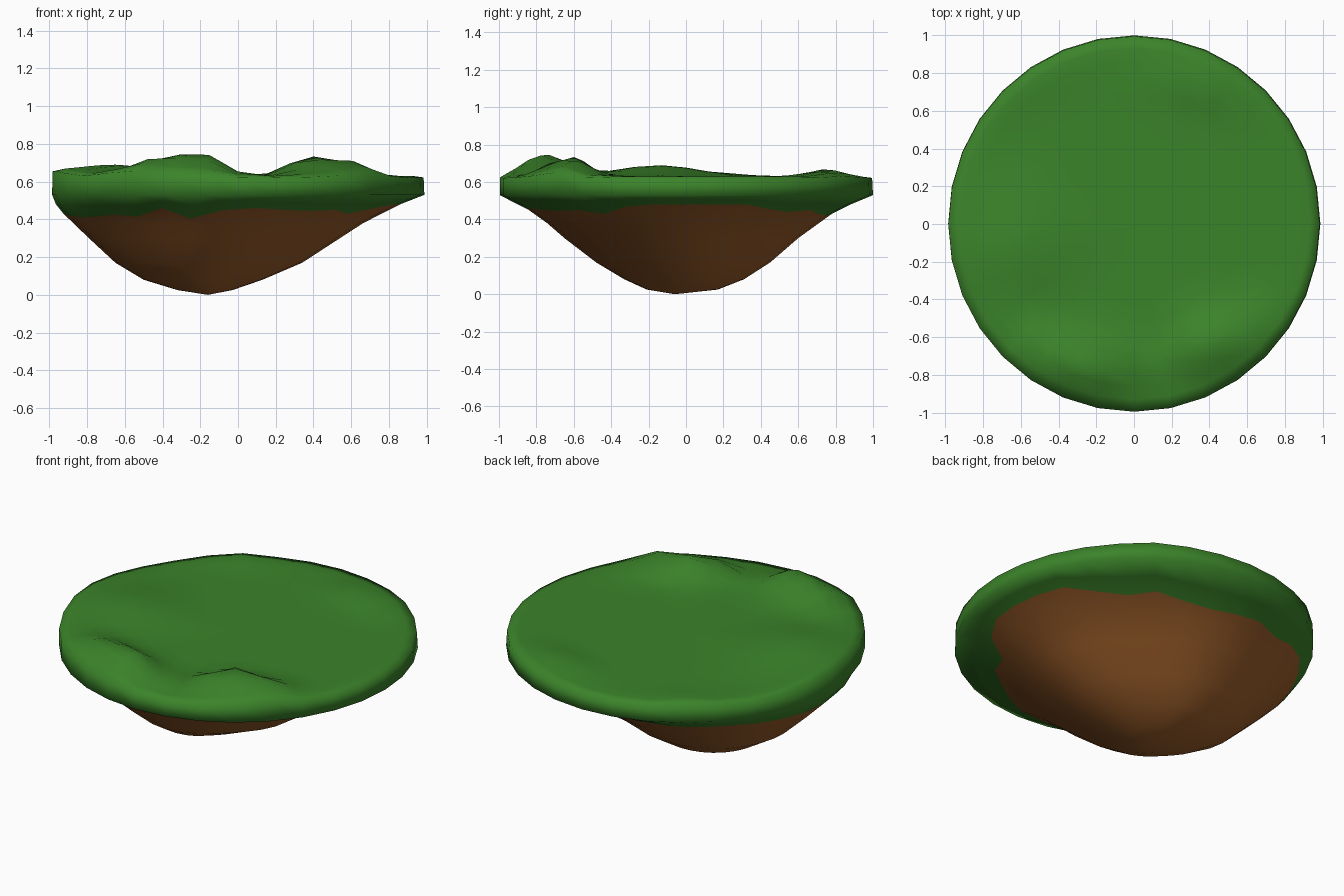
import bpy, bmesh, math

if "Cube" in bpy.data.objects:
    bpy.data.objects.remove(bpy.data.objects["Cube"])

N = 32

def material(name, rgb):
    m = bpy.data.materials.new(name)
    m.diffuse_color = (*rgb, 1)
    m.use_nodes = True
    m.node_tree.nodes["Principled BSDF"].inputs["Base Color"].default_value = m.diffuse_color
    return m

# Mounds on the turf: x, y, height, spread along x, spread along y
MOUNDS = [(-0.20, -0.77, 0.115, 0.16, 0.14), (0.34, -0.65, 0.115, 0.08, 0.13),
          (0.54, -0.62, 0.095, 0.17, 0.14), (-0.46, -0.70, 0.085, 0.2, 0.15),
          (-0.66, -0.15, 0.06, 0.28, 0.3), (0.35, 0.74, 0.04, 0.2, 0.12),
          (-0.55, 0.76, 0.02, 0.18, 0.12), (-0.98, 0.0, 0.02, 0.15, 0.4)]

def ground(x, y):
    h = sum(a * math.exp(-((x - mx) / sx) ** 2 - ((y - my) / sy) ** 2)
            for mx, my, a, sx, sy in MOUNDS)
    return 0.63 + h

# Underside outline per height: z, -x, +x, -y, +y reach
UNDER = [(0.53, -0.985, 0.988, -0.995, 1.0), (0.48, -0.965, 0.86, -0.90, 0.88),
         (0.43, -0.925, 0.74, -0.80, 0.78), (0.30, -0.79, 0.54, -0.65, 0.60),
         (0.17, -0.65, 0.34, -0.48, 0.45), (0.08, -0.50, 0.13, -0.33, 0.31),
         (0.025, -0.32, -0.03, -0.21, 0.17)]

def under_point(z, t):
    for a, b in zip(UNDER, UNDER[1:]):
        if z >= b[0]:
            break
    f = (z - b[0]) / (a[0] - b[0])
    x0, x1, y0, y1 = [q + (p - q) * f for p, q in zip(a[1:], b[1:])]
    # diagonals pinched, except towards the back left
    low = min(1, (0.53 - z) / 0.25)
    amount = -0.02 if math.pi / 2 < t < math.pi else 0.085
    k = 1 - amount * low * math.sin(2 * t) ** 2
    return ((x0 + x1) / 2 + k * (x1 - x0) / 2 * math.cos(t),
            (y0 + y1) / 2 + k * (y1 - y0) / 2 * math.sin(t), z)

# Ragged lower edge of the turf, around the island from +x
EDGE = [0.48, 0.48, 0.48, 0.455, 0.44, 0.45, 0.43, 0.42,
        0.43, 0.44, 0.43, 0.45, 0.46, 0.45, 0.44, 0.43,
        0.43, 0.42, 0.41, 0.415, 0.425, 0.415, 0.46, 0.405,
        0.45, 0.46, 0.45, 0.445, 0.45, 0.43, 0.465, 0.48]

bm = bmesh.new()
angles = [2 * math.pi * i / N for i in range(N)]
rings = []

# Turf top
for r in (0.2, 0.4, 0.52, 0.60, 0.66, 0.72, 0.79, 0.86, 0.93):
    pts = [(r * math.cos(t), r * math.sin(t)) for t in angles]
    rings.append([bm.verts.new((x, y, ground(x, y))) for x, y in pts])
# Rim corner and wall
pts = [(0.984 * math.cos(t), 0.995 * math.sin(t)) for t in angles]
rings.append([bm.verts.new((x, y, ground(x, y) - 0.008)) for x, y in pts])
rings.append([bm.verts.new(under_point(0.53, t)) for t in angles])
# Turf overhang down to its ragged edge
rings.append([bm.verts.new(under_point((0.53 + e) / 2, t)) for e, t in zip(EDGE, angles)])
rings.append([bm.verts.new(under_point(e, t)) for e, t in zip(EDGE, angles)])
soil_start = len(rings) - 1
# Soil underside
for z in (0.38, 0.30, 0.17, 0.08, 0.025):
    rings.append([bm.verts.new(under_point(z, t)) for t in angles])

for k, (a, b) in enumerate(zip(rings, rings[1:])):
    for i in range(N):
        j = (i + 1) % N
        f = bm.faces.new((a[i], b[i], b[j], a[j]))
        f.material_index = 1 if k >= soil_start else 0
top = bm.verts.new((0, 0, ground(0, 0)))
tip = bm.verts.new((-0.16, -0.06, 0))
for i in range(N):
    j = (i + 1) % N
    bm.faces.new((top, rings[0][i], rings[0][j]))
    bm.faces.new((tip, rings[-1][j], rings[-1][i])).material_index = 1
bmesh.ops.recalc_face_normals(bm, faces=bm.faces[:])
for f in bm.faces:
    f.smooth = True

mesh = bpy.data.meshes.new("floating_island")
bm.to_mesh(mesh)
bm.free()
mesh.materials.append(material("grass green", (0.044, 0.228, 0.023)))
mesh.materials.append(material("soil brown", (0.34, 0.115, 0.024)))
island = bpy.data.objects.new("floating_island", mesh)
bpy.context.collection.objects.link(island)
